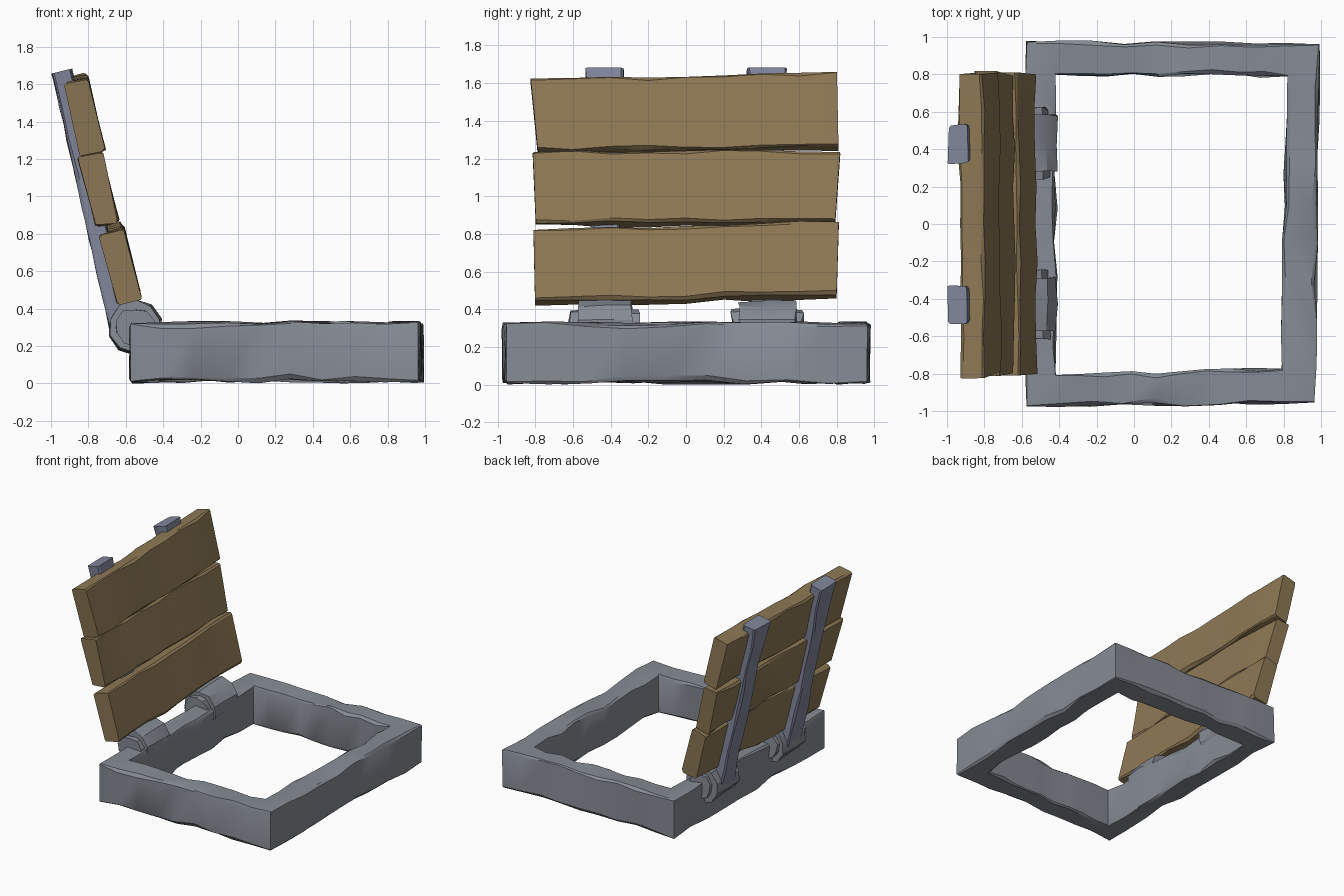
import bpy, bmesh, math, random
from mathutils import Vector

if "Cube" in bpy.data.objects:
    bpy.data.objects.remove(bpy.data.objects["Cube"])
random.seed(4)
R = random.uniform


def material(name, col):
    m = bpy.data.materials.new(name)
    m.diffuse_color = (*col, 1)
    m.use_nodes = True
    m.node_tree.nodes["Principled BSDF"].inputs["Base Color"].default_value = m.diffuse_color
    return m


STONE = material("stone", (0.24, 0.26, 0.30))
METAL = material("iron", (0.22, 0.24, 0.33))
WOOD = material("wood", (0.27, 0.19, 0.09))


def loft(name, rings, mat, closed=False):
    """Skin a list of point rings; cap the ends unless the path is closed."""
    bm = bmesh.new()
    vs = [[bm.verts.new(p) for p in r] for r in rings]
    n = len(vs[0])
    for i in range(len(vs) if closed else len(vs) - 1):
        a, b = vs[i], vs[(i + 1) % len(vs)]
        for k in range(n):
            bm.faces.new((a[k], a[(k + 1) % n], b[(k + 1) % n], b[k]))
    if not closed:
        bm.faces.new(vs[0])
        bm.faces.new(vs[-1])
    bmesh.ops.recalc_face_normals(bm, faces=bm.faces)
    me = bpy.data.meshes.new(name)
    bm.to_mesh(me)
    bm.free()
    me.materials.append(mat)
    ob = bpy.data.objects.new(name, me)
    bpy.context.collection.objects.link(ob)
    bpy.ops.object.select_all(action='DESELECT')
    ob.select_set(True)
    bpy.context.view_layer.objects.active = ob
    bpy.ops.object.shade_smooth_by_angle(angle=math.radians(30))
    return ob


def chipped(a, b, chip, wob):
    """Rectangle of half sizes a, b with randomly chipped corners."""
    pts = []
    for sa, sb, flip in ((1, 1, 0), (-1, 1, 1), (-1, -1, 0), (1, -1, 1)):
        ca, cb = R(.003, chip), R(.003, chip)
        x, y = sa * (a + R(-wob, wob)), sb * (b + R(-wob, wob))
        pair = [(x, y - sb * cb), (x - sa * ca, y)]
        pts += pair[::-1] if flip else pair
    return pts


# square stone frame, mitred at the corners
outer = [(-.575, -.975), (.965, -.955), (.99, .96), (-.575, .975)]
inner = [(-.42, -.81), (.79, -.775), (.82, .79), (-.42, .80)]
rings = []
SEG = 9
for s in range(4):
    o0, o1 = Vector(outer[s]), Vector(outer[(s + 1) % 4])
    i0, i1 = Vector(inner[s]), Vector(inner[(s + 1) % 4])
    for k in range(SEG):
        t = k / SEG
        o, i = o0.lerp(o1, t), i0.lerp(i1, t)
        mid, half = (o + i) / 2, (o - i) / 2
        wob = .004 if k == 0 else .012
        sec = chipped(half.length, .156, .01 if k == 0 else .028, wob)
        d = half.normalized()
        rings.append([(mid.x + d.x * u, mid.y + d.y * u, .168 + w) for u, w in sec])
loft("stone_frame", rings, STONE, closed=True)

# tilted lid planks: length along y, leaning back in x
UP = Vector((-.235, 0, .972))
NRM = Vector((.972, 0, .235))
planks = (("lower_plank", (-.632, .638), .198, .022),
          ("middle_plank", (-.748, 1.04), .192, .004),
          ("upper_plank", (-.825, 1.435), .198, .018))
for name, (cx, cz), half, skew in planks:
    rings = []
    for k in range(9):
        t = k / 4 - 1
        c = Vector((cx, .805 * t, cz)) + UP * skew * t
        lean = R(-.02, .02) if k in (0, 8) else 0
        sec = chipped(half, .066, .022, .009)
        rings.append([c + UP * u + NRM * w + Vector((0, lean * u / half, 0))
                      for u, w in sec])
    loft(name, rings, WOOD)

for side, tag in ((-1, "front"), (1, "back")):
    y0 = side * .43
    # iron strap behind the planks
    rings = []
    N = 8
    for k in range(N + 1):
        t = k / N
        c = Vector((-.62, y0, .24)).lerp(Vector((-.943, y0, 1.67)), t)
        wide = .075 + .028 * abs(2 * t - 1) ** 2
        sec = chipped(wide, .052, .02, .007)
        rings.append([c + Vector((0, u, 0)) + NRM * w for u, w in sec])
    loft(tag + "_strap", rings, METAL)
    # hinge: thick barrel with a thinner pin through it
    for part, r, half in (("barrel", .145, .145), ("pin", .105, .185)):
        rings = []
        for k in (-1, 0, 1):
            ring = []
            for a in range(10):
                ang = math.tau * (a + .5) / 10
                rr = r + R(-.012, .008)
                ring.append((-.55 + rr * math.cos(ang),
                             y0 + k * half + R(-.012, .012),
                             .30 + rr * math.sin(ang)))
            rings.append(ring)
        loft(tag + "_hinge_" + part, rings, STONE)
